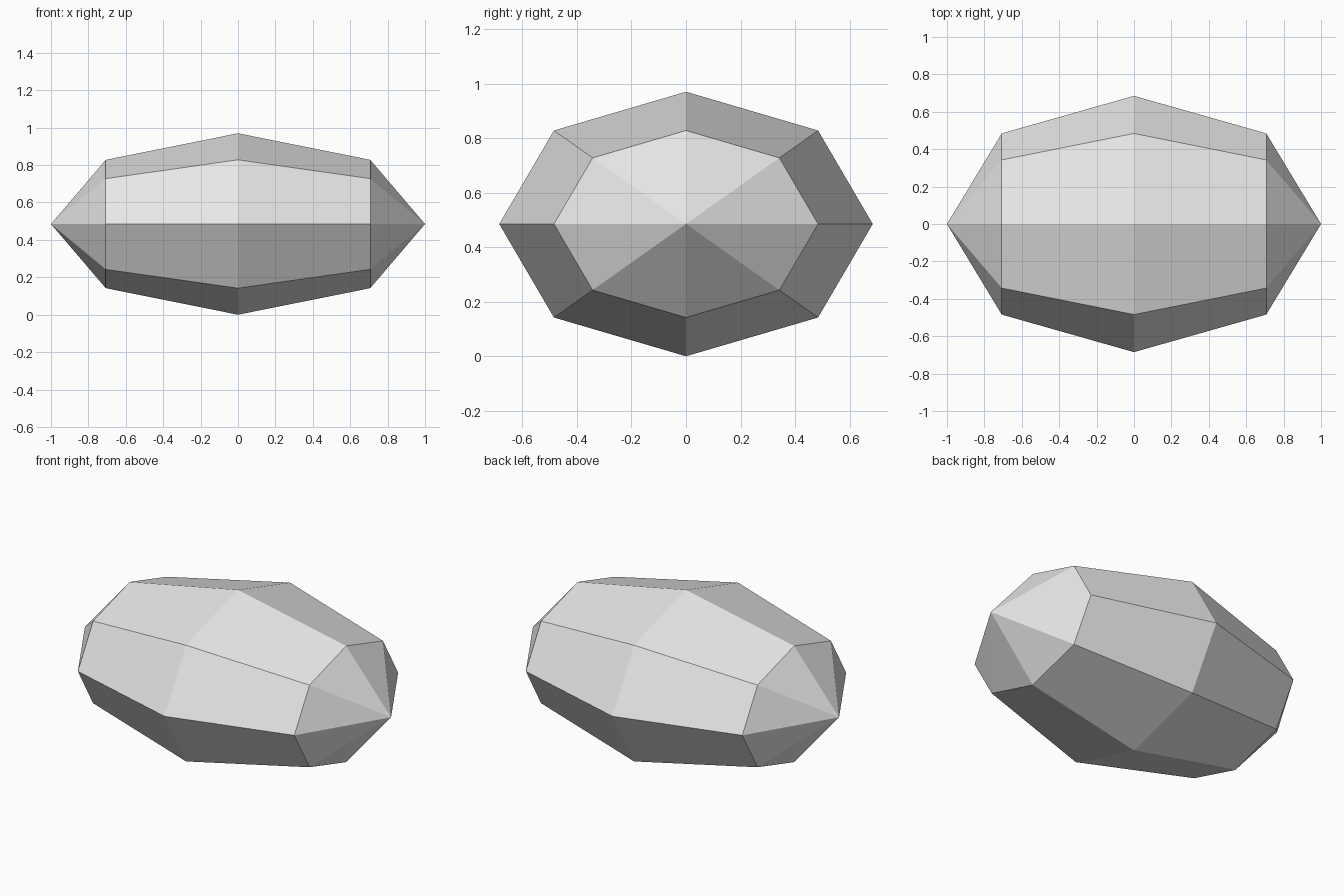
import bpy
import bmesh
from math import radians
from mathutils import Matrix

# Remove the default object
default = bpy.data.objects.get("Cube")
if default:
    bpy.data.objects.remove(default, do_unlink=True)

# Half sizes of the faceted stone
HALF_X, HALF_Y, HALF_Z = 1.0, 0.685, 0.485

# Plain stone colour
stone_grey = bpy.data.materials.new("stone_grey")
stone_grey.use_nodes = True
colour = (0.8, 0.8, 0.8, 1.0)
stone_grey.diffuse_color = colour
stone_grey.node_tree.nodes["Principled BSDF"].inputs["Base Color"].default_value = colour

# Low-poly ellipsoid with its poles on the x axis, resting on the ground
place = (Matrix.Translation((0, 0, HALF_Z))
         @ Matrix.Diagonal((HALF_X, HALF_Y, HALF_Z, 1))
         @ Matrix.Rotation(radians(90), 4, "Y"))
bm = bmesh.new()
bmesh.ops.create_uvsphere(bm, u_segments=8, v_segments=4, radius=1, matrix=place)
bmesh.ops.recalc_face_normals(bm, faces=bm.faces)
for face in bm.faces:
    face.smooth = False

mesh = bpy.data.meshes.new("faceted_stone")
bm.to_mesh(mesh)
bm.free()
mesh.materials.append(stone_grey)
stone = bpy.data.objects.new("faceted_stone", mesh)
bpy.context.collection.objects.link(stone)
